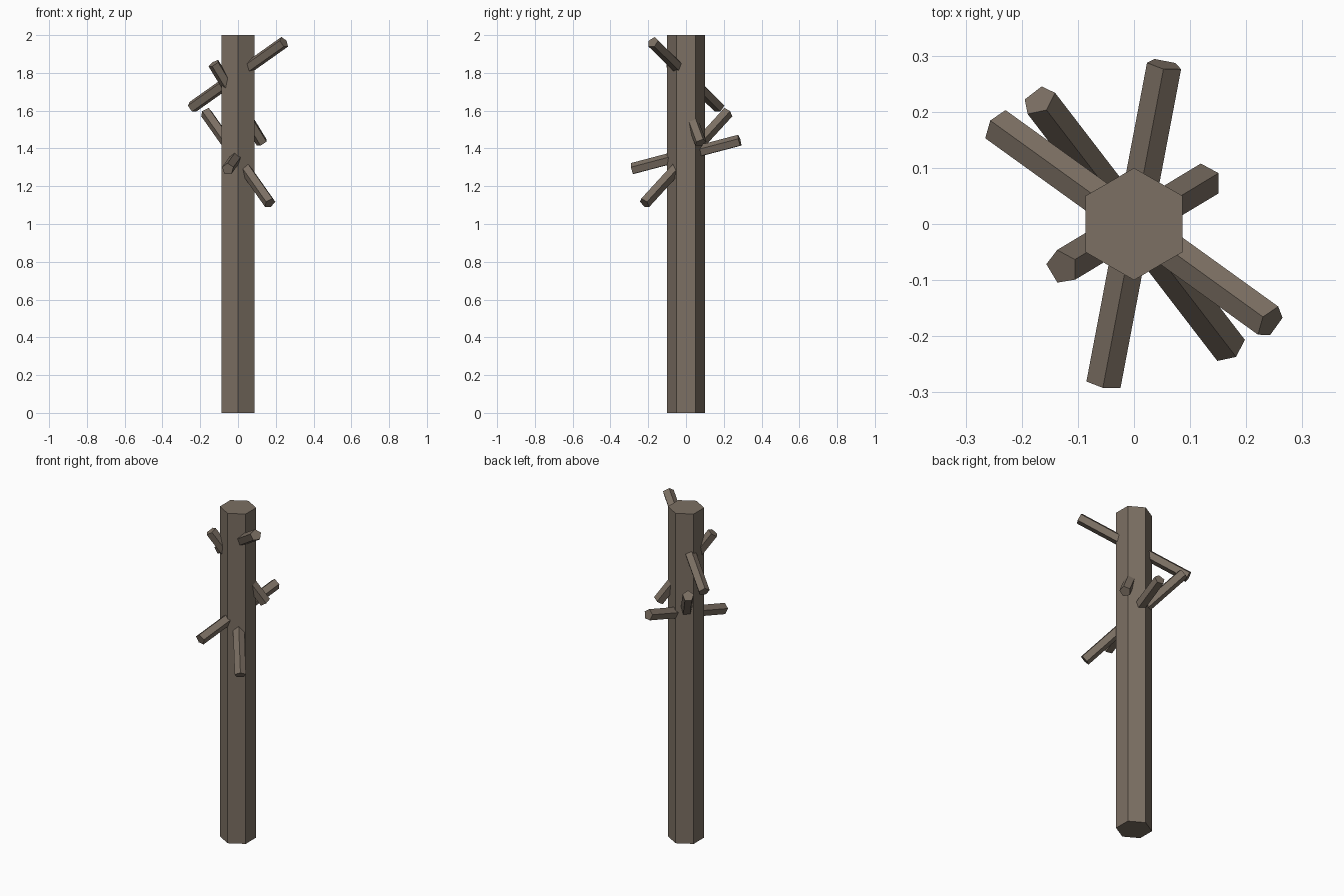
import bpy
from mathutils import Vector

if "Cube" in bpy.data.objects:
    bpy.data.objects.remove(bpy.data.objects["Cube"])

bark = bpy.data.materials.new("bark")
bark.diffuse_color = (0.2, 0.16, 0.125, 1)
bark.use_nodes = True
bark.node_tree.nodes["Principled BSDF"].inputs["Base Color"].default_value = bark.diffuse_color


def rod(name, start, end, radius, sides):
    """Flat-sided rod from start to end, with one corner turned upwards."""
    start, end = Vector(start), Vector(end)
    axis = end - start
    bpy.ops.mesh.primitive_cylinder_add(
        vertices=sides, radius=radius, depth=axis.length,
        location=(start + end) / 2,
        rotation=axis.to_track_quat('Z', 'Y').to_euler())
    ob = bpy.context.object
    ob.name = name
    ob.data.materials.append(bark)


# hexagonal trunk, corners on +y and -y
bpy.ops.mesh.primitive_cylinder_add(vertices=6, radius=0.1, depth=2, location=(0, 0, 1))
trunk = bpy.context.object
trunk.name = "trunk"
trunk.data.materials.append(bark)

# pegs run right through the trunk: centre height, half-span vector
pegs = [
    (1.79, (0.243, -0.175, 0.172)),
    (1.64, (-0.128, -0.077, 0.21)),
    (1.366, (0.054, 0.284, 0.075)),
    (1.35, (-0.169, 0.22, 0.24)),
]
for i, (z, half) in enumerate(pegs, 1):
    c, h = Vector((0, 0, z)), Vector(half)
    rod(f"peg_{i}", c - h, c + h, 0.0325, 5)
